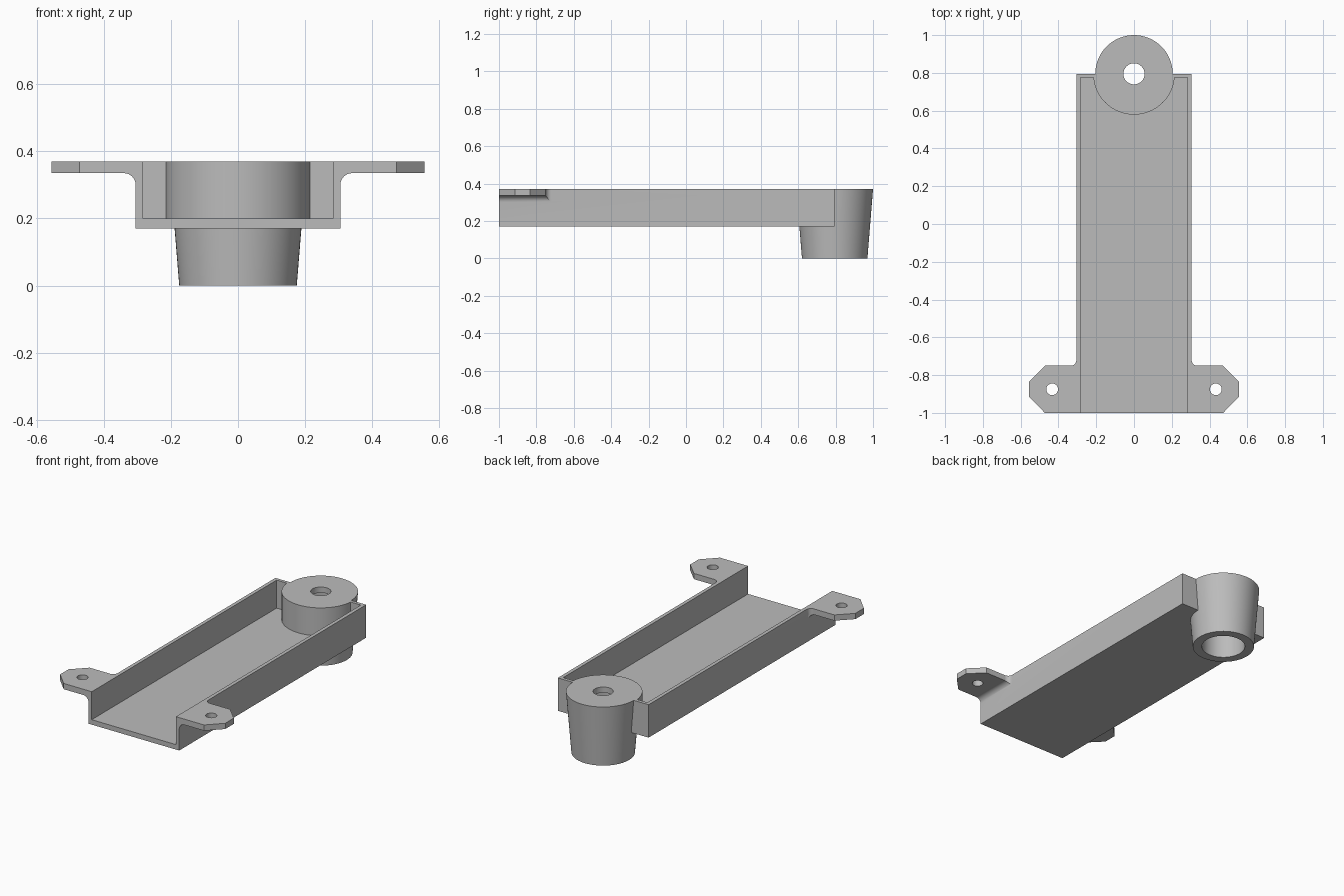
import bpy, bmesh
from math import cos, sin, pi, radians
from mathutils import Vector

cube = bpy.data.objects.get("Cube")
if cube:
    bpy.data.objects.remove(cube, do_unlink=True)

grey = bpy.data.materials.new("grey_plastic")
grey.use_nodes = True
colour = (0.5, 0.5, 0.5, 1)
grey.diffuse_color = colour
grey.node_tree.nodes["Principled BSDF"].inputs["Base Color"].default_value = colour

BOTTOM, TOP = 0.17, 0.37
WIDTH, LIP = 0.305, 0.283          # outer and inner half widths
FRONT, BACK = -1.0, 0.795          # the boss is centred on the back face


def finish(bm, name):
    bmesh.ops.recalc_face_normals(bm, faces=bm.faces)
    mesh = bpy.data.meshes.new(name)
    bm.to_mesh(mesh)
    bm.free()
    mesh.materials.append(grey)
    obj = bpy.data.objects.new(name, mesh)
    bpy.context.collection.objects.link(obj)
    return obj


def prism(name, points, along):
    """Close a 3D outline into a face and extrude it along a vector."""
    bm = bmesh.new()
    face = bm.faces.new([bm.verts.new(p) for p in points])
    ext = bmesh.ops.extrude_face_region(bm, geom=[face], use_keep_orig=True)
    verts = [v for v in ext["geom"] if isinstance(v, bmesh.types.BMVert)]
    bmesh.ops.translate(bm, vec=Vector(along), verts=verts)
    return finish(bm, name)


def box(name, x, y0, y1, z0, z1):
    outline = [(-x, y0, z0), (x, y0, z0), (x, y1, z0), (-x, y1, z0)]
    return prism(name, outline, (0, 0, z1 - z0))


def cone(name, x, y, r0, r1, z0, z1, sides=64):
    bm = bmesh.new()
    bmesh.ops.create_cone(bm, cap_ends=True, segments=sides, radius1=r0,
                          radius2=r1, depth=z1 - z0)
    bmesh.ops.translate(bm, vec=(x, y, (z0 + z1) / 2), verts=bm.verts)
    return finish(bm, name)


def arc(cx, cy, r, start, end, steps):
    angles = [radians(start + (end - start) * i / steps) for i in range(steps + 1)]
    return [(cx + r * cos(a), cy + r * sin(a)) for a in angles]


def combine(target, tool, operation):
    mod = target.modifiers.new(operation.lower(), 'BOOLEAN')
    mod.operation = operation
    mod.solver = 'EXACT'
    mod.object = tool
    bpy.context.view_layer.objects.active = target
    bpy.ops.object.modifier_apply(modifier=mod.name)
    bpy.data.objects.remove(tool, do_unlink=True)


def make_ear(side):
    # Section with a fillet under the plate, trimmed by the plan outline
    r, under, root = 0.035, 0.335, WIDTH - 0.01
    section = [(root, TOP), (root, under - r)]
    section += arc(WIDTH + r, under - r, r, 180, 90, 8)
    section += [(0.6, under), (0.6, TOP)]
    ear = prism("ear", [(side * x, FRONT, z) for x, z in section], (0, 0.4, 0))

    back, tip, shoulder, f = -0.75, 0.555, 0.472, 0.03
    plan = [(0.2, FRONT), (shoulder, FRONT), (tip, -0.915), (tip, -0.833),
            (shoulder, back)]
    plan += arc(WIDTH + f, back + f, f, 270, 180, 8) + [(0.2, back + f)]
    combine(ear, prism("plan", [(side * x, y, 0) for x, y in plan], (0, 0, 1)),
            'INTERSECT')
    combine(ear, cone("screw_hole", side * 0.433, -0.875, 0.031, 0.031, 0.2, 0.5, 32),
            'DIFFERENCE')
    return ear


# Open-fronted tray
tray = box("mounting_tray", WIDTH, FRONT, BACK, BOTTOM, TOP)
combine(tray, box("cavity", LIP, FRONT - 0.1, BACK - 0.02, BOTTOM + 0.03, TOP + 0.1),
        'DIFFERENCE')

# Upright half round inside the tray, and the tapered boss through its back wall
half = [(x, y, BOTTOM + 0.01) for x, y in arc(0, BACK, 0.216, 180, 360, 32)]
combine(tray, prism("half_round", half, (0, 0, TOP - BOTTOM - 0.01)), 'UNION')
combine(tray, cone("boss", 0, BACK, 0.175, 0.205, 0, TOP), 'UNION')

# Wide bore from below and a smaller screw hole through the top
combine(tray, cone("bore", 0, BACK, 0.123, 0.123, -0.1, TOP - 0.035), 'DIFFERENCE')
combine(tray, cone("top_hole", 0, BACK, 0.056, 0.056, 0.25, 0.5, 32), 'DIFFERENCE')

# Screw ears on both sides
for side in (-1, 1):
    combine(tray, make_ear(side), 'UNION')

bpy.ops.object.select_all(action='DESELECT')
tray.select_set(True)
bpy.context.view_layer.objects.active = tray
bpy.ops.object.shade_smooth_by_angle(angle=radians(30))
